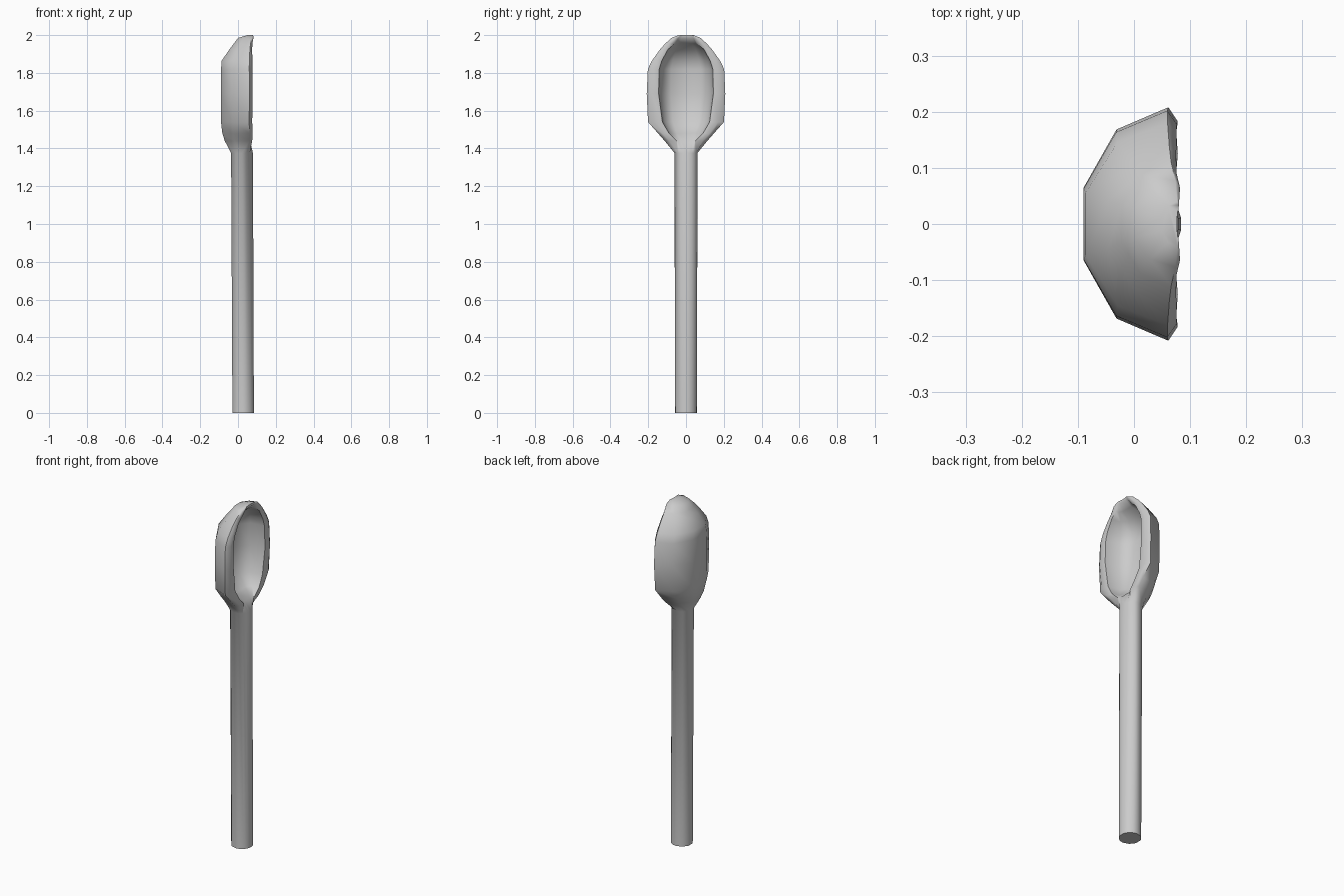
import bpy, bmesh, math

if "Cube" in bpy.data.objects:
    bpy.data.objects.remove(bpy.data.objects["Cube"])


def handle_section(z, cx, r):
    half = [20, 55, 90, 112, 135, 152, 170]
    return [(cx - r * math.cos(math.radians(a)), r * math.sin(math.radians(a)), z) for a in half]


def bowl_section(z, w, back, rim, wi, floor):
    # half of a C-shaped section: outer wall, rim, inner wall, floor
    d = rim - back
    return [(back, .31 * w, z), (back + .35 * d, .81 * w, z),
            (rim - .1 * d, w, z), (rim, w * .6 + wi * .4, z), (rim - .03 * d, wi, z),
            (floor + .35 * (rim - floor), .9 * wi, z), (floor, .55 * wi, z)]


# Sections from handle end to bowl tip
halves = [handle_section(0, .026, .059), handle_section(1.375, .020, .060)]
for args in [
    (1.44, .113, -.07, .075, .050, .058),
    (1.48, .148, -.083, .078, .090, .010),
    (1.54, .201, -.09, .075, .125, -.042),
    (1.69, .208, -.09, .078, .145, -.055),
    (1.82, .202, -.09, .076, .142, -.055),
    (1.865, .18, -.086, .076, .128, -.050),
    (1.925, .137, -.045, .075, .095, -.010),
    (1.955, .11, -.022, .076, .060, .045),
    (1.985, .077, .0, .082, .045, .077),
    (2.0, .04, .05, .08, .025, .077),
]:
    halves.append(bowl_section(*args))

# Spoon: one continuous loft, mirrored across y
bm = bmesh.new()
rings = []
for half in halves:
    pts = half + [(x, -y, z) for x, y, z in reversed(half)]
    rings.append([bm.verts.new(p) for p in pts])
n = len(rings[0])
for a, b in zip(rings, rings[1:]):
    for i in range(n):
        j = (i + 1) % n
        bm.faces.new((a[i], a[j], b[j], b[i]))
bm.faces.new(rings[0])
bm.faces.new(rings[-1])
bmesh.ops.recalc_face_normals(bm, faces=bm.faces)
mesh = bpy.data.meshes.new("spoon")
bm.to_mesh(mesh)
bm.free()
spoon = bpy.data.objects.new("spoon", mesh)
bpy.context.collection.objects.link(spoon)
bpy.context.view_layer.objects.active = spoon
spoon.select_set(True)
bpy.ops.object.shade_smooth_by_angle(angle=math.radians(65))
